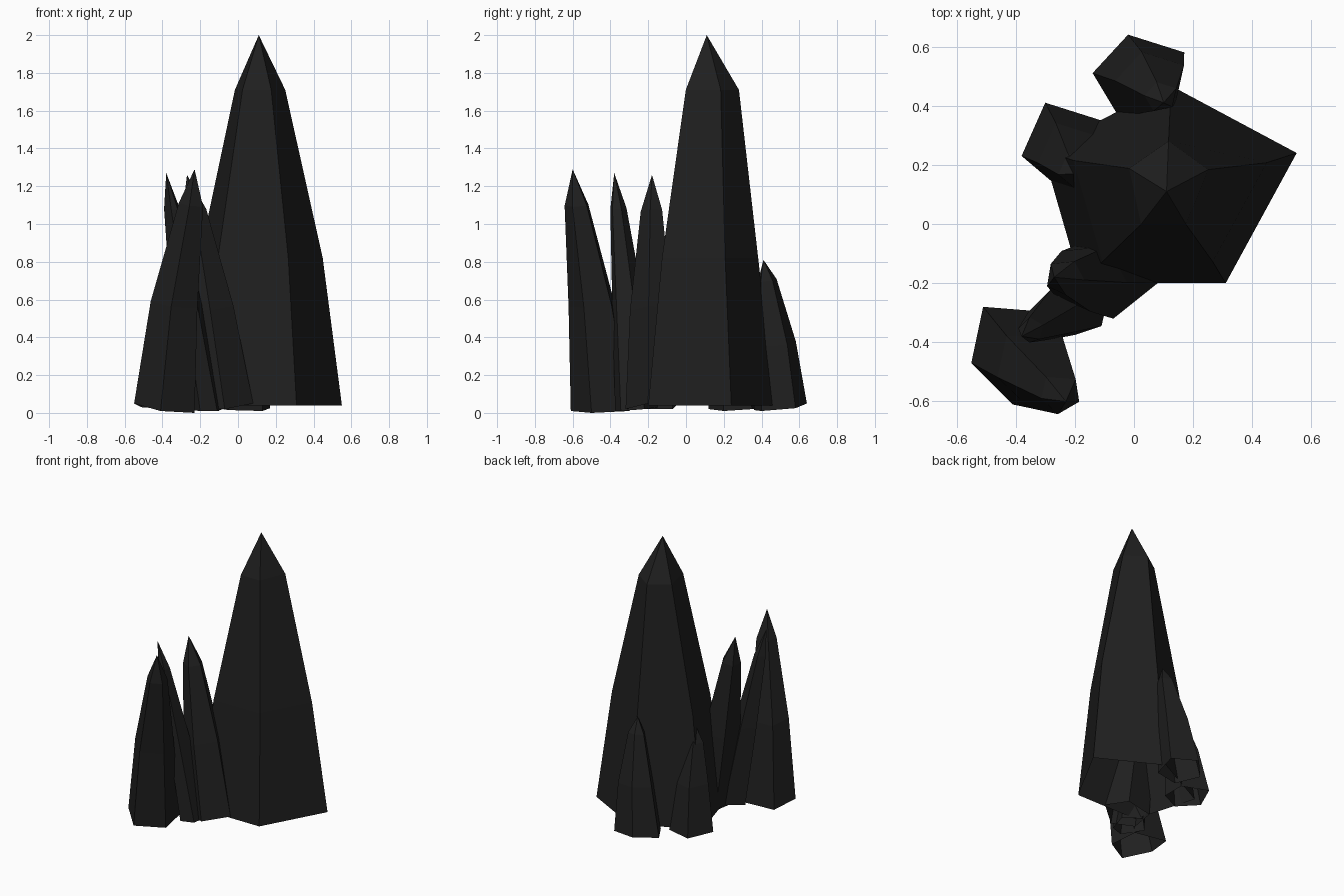
import bpy
import bmesh
from mathutils import Vector

cube = bpy.data.objects.get("Cube")
if cube:
    bpy.data.objects.remove(cube)

# One dark mineral colour
COLOUR = (0.014, 0.014, 0.014, 1.0)
stone = bpy.data.materials.new("dark_stone")
stone.use_nodes = True
stone.diffuse_color = COLOUR
bsdf = next(n for n in stone.node_tree.nodes if n.type == "BSDF_PRINCIPLED")
bsdf.inputs["Base Color"].default_value = COLOUR
bsdf.inputs["Roughness"].default_value = 0.8


def crystal(name, base, rings, apex):
    """Loft an open five-sided base through rings (centre, x scale, y scale) to a tip."""
    bm = bmesh.new()
    base = [Vector(p) for p in base]
    n = len(base)
    centre = sum(base, Vector()) / n
    loops = [[bm.verts.new(p) for p in base]]
    for mid, sx, sy in rings:
        scale = Vector((sx, sy, sx))
        loops.append([bm.verts.new(Vector(mid) + (p - centre) * scale) for p in base])
    tip = bm.verts.new(apex)
    for low, high in zip(loops, loops[1:]):
        for i in range(n):
            j = (i + 1) % n
            bm.faces.new((low[i], low[j], high[j], high[i]))
    for i in range(n):
        bm.faces.new((loops[-1][i], loops[-1][(i + 1) % n], tip))
    # Base points run clockwise on some crystals, so point every face outward
    middle = (centre + Vector(apex)) / 2
    bmesh.ops.recalc_face_normals(bm, faces=bm.faces)
    bm.normal_update()
    face = next(iter(bm.faces))
    if face.normal.dot(face.calc_center_median() - middle) < 0:
        bmesh.ops.reverse_faces(bm, faces=bm.faces)
    mesh = bpy.data.meshes.new(name)
    bm.to_mesh(mesh)
    bm.free()
    mesh.materials.append(stone)
    obj = bpy.data.objects.new(name, mesh)
    bpy.context.collection.objects.link(obj)


# Tall central crystal
crystal("main_crystal",
        [(.55, .24, .04), (.12, .47, .04), (-.31, .25, .04), (-.18, -.2, .04), (.31, -.2, .04)],
        [((.105, .11, .82), .76, .76), ((.11, .13, 1.71), .31, .42)], (.11, .11, 2))

# Short crystals at the back and side
crystal("back_crystal",
        [(-.02, .64, .05), (-.14, .51, .03), (-.05, .36, .015), (.13, .4, .01), (.17, .58, .025)],
        [((.055, .475, .36), .75, .75), ((.09, .43, .7), .35, .35)], (.1, .41, .81))
crystal("side_crystal",
        [(-.3, .41, .03), (-.38, .23, .03), (-.25, .12, .02), (-.1, .2, .01), (-.11, .35, .02)],
        [((-.21, .23, .35), .75, .75), ((-.195, .18, .62), .4, .4)], (-.19, .17, .74))

# Leaning crystals at the front
crystal("front_crystal",
        [(-.51, -.28, .03), (-.55, -.47, .05), (-.41, -.61, .01), (-.23, -.5, 0), (-.26, -.3, .01)],
        [((-.34, -.49, .57), .77, .74), ((-.25, -.575, 1.1), .4, .38)], (-.23, -.6, 1.29))
crystal("middle_crystal",
        [(-.2, -.375, .01), (-.11, -.345, .01), (-.08, -.22, .02), (-.2, -.15, .03), (-.3, -.25, .02)],
        [((-.265, -.31, .57), .75, .75), ((-.345, -.36, 1.08), .38, .38)], (-.38, -.38, 1.27))
crystal("inner_crystal",
        [(.08, -.2, .05), (-.07, -.32, .02), (-.22, -.25, .02), (-.19, -.07, .02), (0, -.05, .04)],
        [((-.155, -.18, .55), .82, .82), ((-.235, -.18, 1.07), .42, .42)], (-.27, -.18, 1.26))
